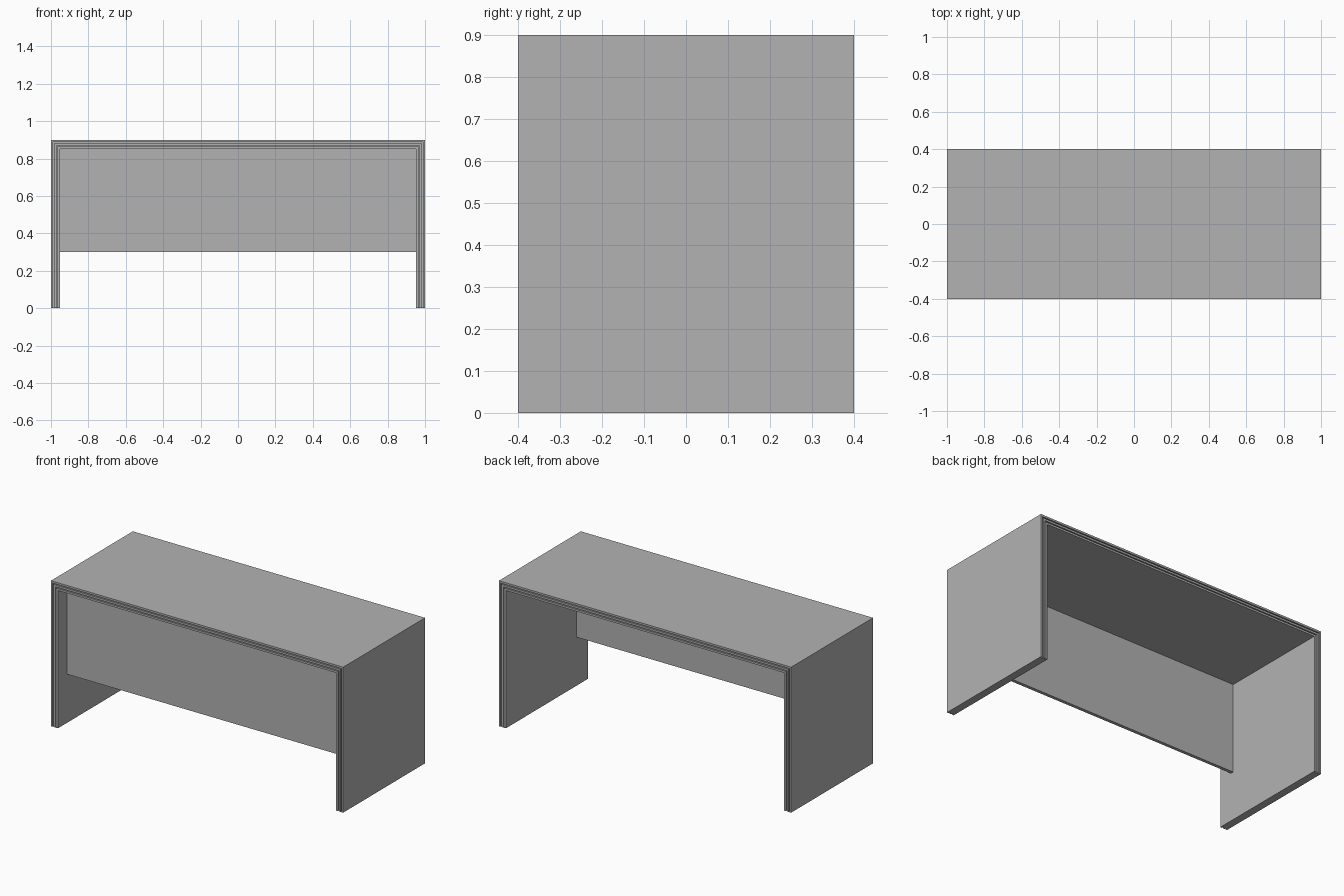
import bpy, bmesh

if "Cube" in bpy.data.objects:
    bpy.data.objects.remove(bpy.data.objects["Cube"])

grey = bpy.data.materials.new("plain grey")
grey.diffuse_color = (0.448, 0.448, 0.448, 1)
grey.use_nodes = True
grey.node_tree.nodes["Principled BSDF"].inputs["Base Color"].default_value = grey.diffuse_color

HALF_W, HALF_D, HEIGHT = 1.0, 0.4, 0.9
PLY, GAP, RECESS = 0.012, 0.006, 0.01
THICK = 3 * PLY + 2 * GAP


def finish(name, bm):
    bmesh.ops.recalc_face_normals(bm, faces=bm.faces)
    mesh = bpy.data.meshes.new(name)
    bm.to_mesh(mesh)
    bm.free()
    mesh.materials.append(grey)
    obj = bpy.data.objects.new(name, mesh)
    bpy.context.collection.objects.link(obj)


def arch(name, outer, inner, half_depth):
    """Upside-down U between two insets, extruded along y."""
    xo, zo = HALF_W - outer, HEIGHT - outer
    xi, zi = HALF_W - inner, HEIGHT - inner
    outline = [(-xo, 0), (-xo, zo), (xo, zo), (xo, 0),
               (xi, 0), (xi, zi), (-xi, zi), (-xi, 0)]
    bm = bmesh.new()
    face = bm.faces.new([bm.verts.new((x, -half_depth, z)) for x, z in outline])
    ext = bmesh.ops.extrude_face_region(bm, geom=[face])
    moved = [v for v in ext["geom"] if isinstance(v, bmesh.types.BMVert)]
    bmesh.ops.translate(bm, verts=moved, vec=(0, 2 * half_depth, 0))
    finish(name, bm)


def box(name, lo, hi):
    bm = bmesh.new()
    bmesh.ops.create_cube(bm, size=1)
    for v in bm.verts:
        v.co = [lo[i] if v.co[i] < 0 else hi[i] for i in range(3)]
    finish(name, bm)


# Three nested layers forming the top and both side panels
for i, name in enumerate(("outer_layer", "middle_layer", "inner_layer")):
    start = i * (PLY + GAP)
    arch(name, start, start + PLY, HALF_D)

# Recessed strips that close the grooves between the layers
for i, name in enumerate(("outer_groove", "inner_groove")):
    start = PLY + i * (PLY + GAP)
    arch(name, start, start + GAP, HALF_D - RECESS)

# Privacy panel set back from the front edge
box("modesty_panel", (-HALF_W + THICK, -0.31, 0.3),
    (HALF_W - THICK, -0.29, HEIGHT - THICK))
